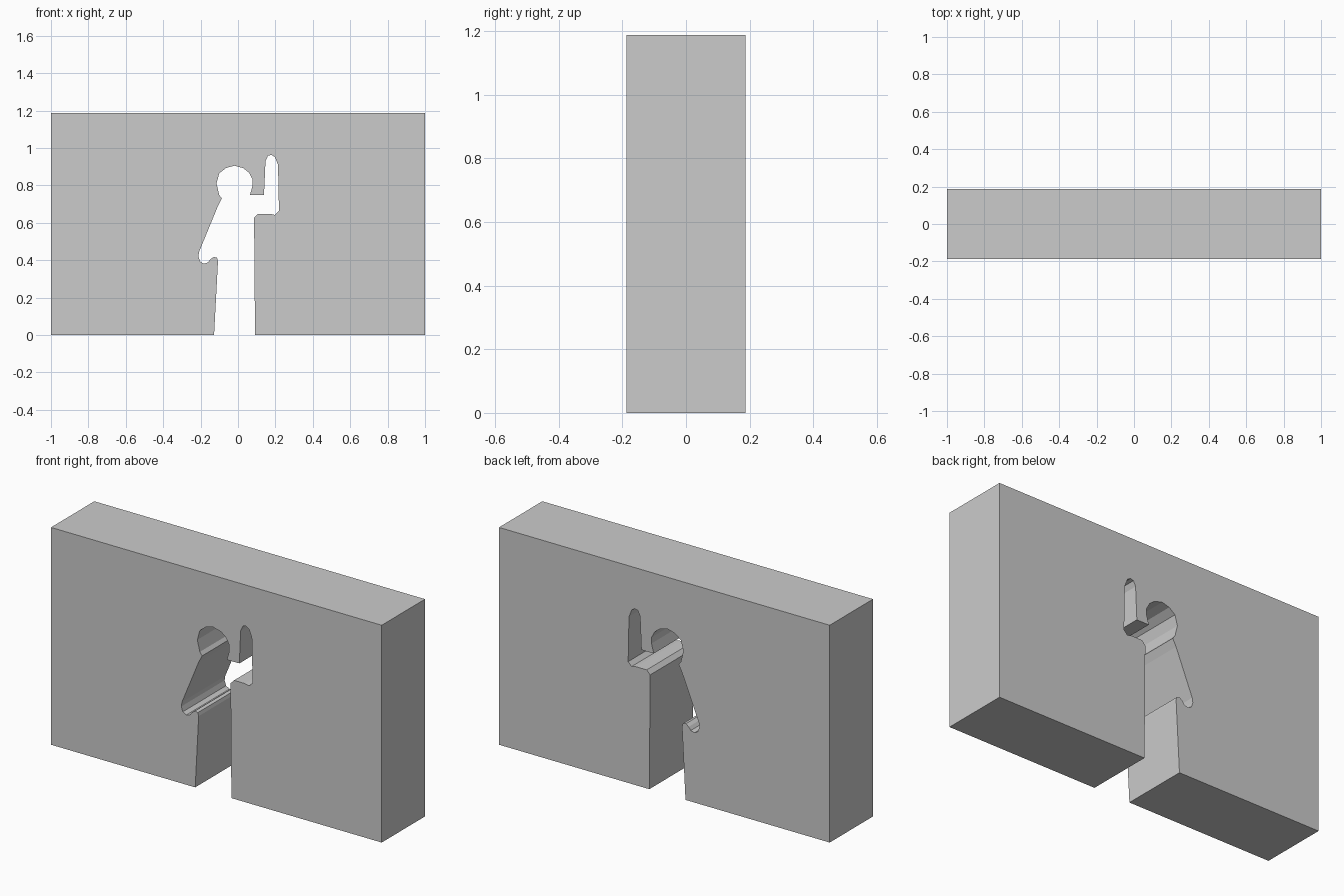
import bpy, bmesh
from mathutils import Vector

if "Cube" in bpy.data.objects:
    bpy.data.objects.remove(bpy.data.objects["Cube"])

HALF_WIDTH, HALF_DEPTH, HEIGHT = 1.0, 0.187, 1.188

# Silhouette of the doorway: a waving figure, from left foot round to right foot
lowered_arm = [(-.128, 0), (-.107, .395), (-.112, .413), (-.13, .417), (-.147, .405),
               (-.16, .388), (-.182, .381), (-.203, .393), (-.212, .42), (-.208, .445),
               (-.107, .69)]
head = [(-.086, .73), (-.10, .748), (-.115, .81), (-.10, .865), (-.064, .893),
        (-.02, .905), (.027, .893), (.059, .868), (.077, .834), (.078, .80), (.064, .749)]
raised_arm = [(.139, .749), (.147, .93), (.16, .958), (.179, .963), (.197, .952),
              (.214, .91), (.219, .663), (.198, .642), (.171, .648), (.107, .648),
              (.086, .626), (.091, 0)]

# Wall outline wraps around the opening
outer = [(HALF_WIDTH, 0), (HALF_WIDTH, HEIGHT), (-HALF_WIDTH, HEIGHT), (-HALF_WIDTH, 0)]
outline = lowered_arm + head + raised_arm + outer


def extruded_profile(name, points, half_depth):
    """Extrude an x/z outline symmetrically along y into a flat-shaded solid."""
    bm = bmesh.new()
    face = bm.faces.new([bm.verts.new((x, -half_depth, z)) for x, z in points])
    result = bmesh.ops.extrude_face_region(bm, geom=[face], use_keep_orig=True)
    moved = [v for v in result["geom"] if isinstance(v, bmesh.types.BMVert)]
    bmesh.ops.translate(bm, verts=moved, vec=Vector((0, 2 * half_depth, 0)))
    bmesh.ops.recalc_face_normals(bm, faces=bm.faces)
    mesh = bpy.data.meshes.new(name)
    bm.to_mesh(mesh)
    bm.free()
    obj = bpy.data.objects.new(name, mesh)
    bpy.context.collection.objects.link(obj)
    return obj


extruded_profile("wall_with_figure_opening", outline, HALF_DEPTH)
